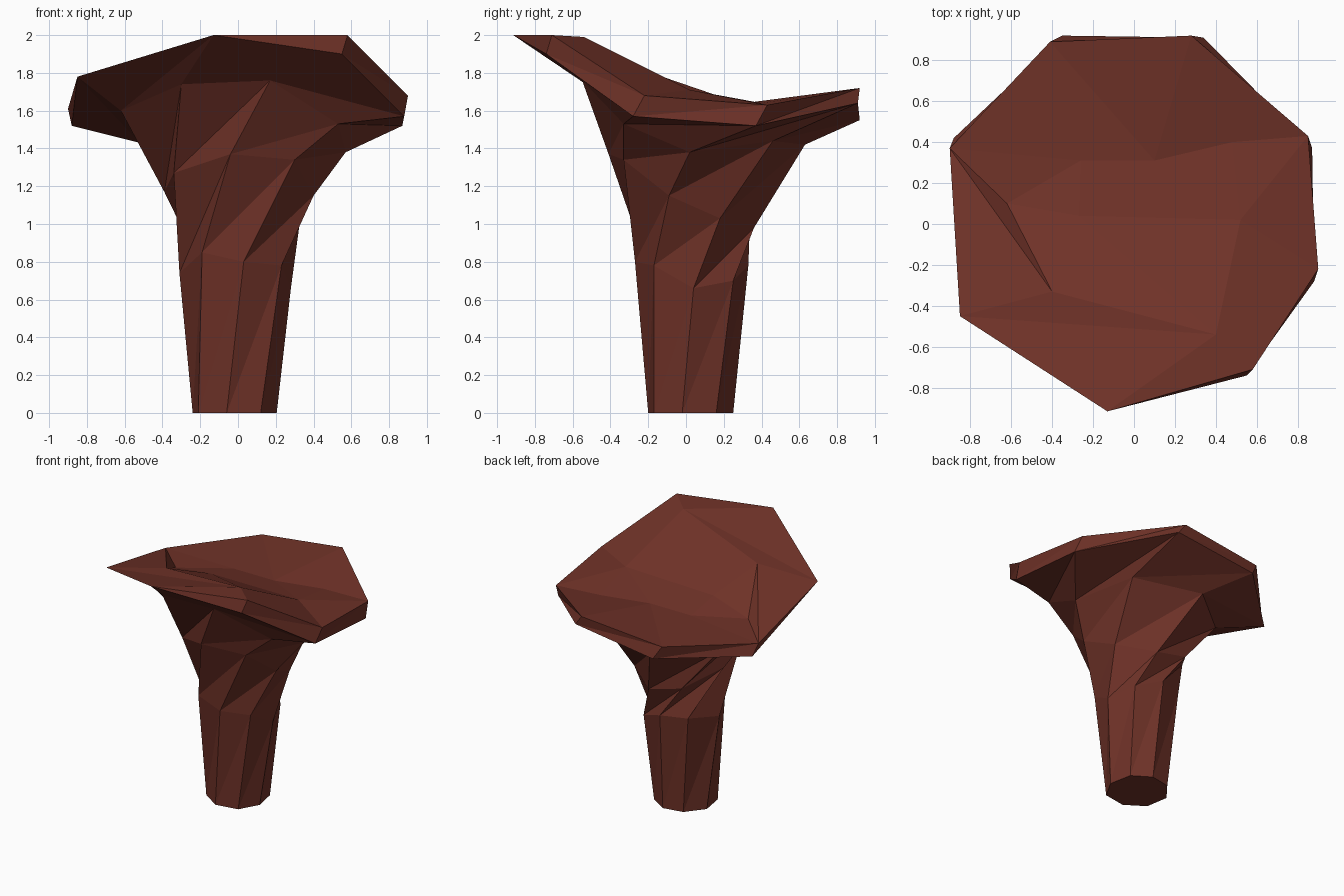
import bpy, bmesh
from mathutils import Vector
from mathutils.geometry import delaunay_2d_cdt

cube = bpy.data.objects.get("Cube")
if cube:
    bpy.data.objects.remove(cube, do_unlink=True)

# Reddish brown material
brown = bpy.data.materials.new("reddish_brown")
brown.use_nodes = True
colour = (0.16, 0.032, 0.021, 1)
brown.diffuse_color = colour
brown.node_tree.nodes["Principled BSDF"].inputs["Base Color"].default_value = colour

# Eight-sided cross-sections, counter-clockwise from the front corner
foot = [(-.24, .08, 0), (-.21, -.10, 0), (-.06, -.20, 0), (.12, -.17, 0),
        (.205, -.02, 0), (.17, .16, 0), (.03, .25, 0), (-.13, .22, 0)]
waist = [(-.31, .02, .74), (-.19, -.23, .85), (.03, -.27, .80), (.23, -.17, .78),
         (.28, .04, .66), (.20, .25, .70), (0, .33, .78), (-.20, .26, .78)]
neck = [(-.34, -.22, 1.27), (-.04, -.41, 1.37), (.30, -.33, 1.34), (.40, -.09, 1.15),
        (.33, .18, 1.03), (.08, .36, .98), (-.20, .34, 1.05), (-.39, .08, 1.17)]
flare = [(-.30, -.53, 1.74), (.17, -.55, 1.76), (.53, -.33, 1.53), (.57, .02, 1.38),
         (.40, .46, 1.44), (-.12, .63, 1.42), (-.52, .30, 1.43), (-.62, -.20, 1.60)]
rim_low = [(-.13, -.915, 2), (.55, -.74, 1.90), (.88, -.28, 1.57), (.87, .37, 1.52),
           (.34, .91, 1.64), (-.35, .92, 1.55), (-.88, .42, 1.52), (-.85, -.45, 1.78)]
rim_top = [(-.13, -.915, 2), (.58, -.71, 2), (.90, -.22, 1.68), (.85, .43, 1.63),
           (.28, .92, 1.72), (-.41, .89, 1.65), (-.90, .37, 1.61), (-.85, -.45, 1.78)]
# Hollows and ridges inside the cap top
dish = [(.40, -.54, 1.99), (.52, .02, 1.71), (.48, .40, 1.64), (.10, .31, 1.64),
        (-.26, .31, 1.64), (-.62, .10, 1.63), (-.40, -.33, 1.85), (-.27, .04, 1.70)]

bm = bmesh.new()


def ring(points):
    return [bm.verts.new(p) for p in points]


def loft(low, high):
    """Join two rings with slanted triangles."""
    n = len(low)
    for i in range(n):
        j = (i + 1) % n
        bm.faces.new((low[i], low[j], high[j]))
        bm.faces.new((low[i], high[j], high[i]))


# Trunk and flared underside
rings = [ring(r) for r in (foot, waist, neck, flare, rim_low, rim_top)]
for low, high in zip(rings, rings[1:]):
    loft(low, high)
bm.faces.new(reversed(rings[0]))

# Dished top of the cap, with its creases kept as edges
top = rings[-1] + ring(dish)
border = [(i, (i + 1) % 8) for i in range(8)]
creases = [(7, 8), (6, 14), (6, 13), (13, 14), (8, 14)]
flat = [Vector(v.co.xy) for v in top]
result = delaunay_2d_cdt(flat, border + creases, [], 1, 1e-6)
for face in result[2]:
    bm.faces.new([top[result[3][i][0]] for i in face])

# Close the sharp corners where the rim has no thickness
bmesh.ops.remove_doubles(bm, verts=bm.verts, dist=0.001)
bmesh.ops.recalc_face_normals(bm, faces=bm.faces)

mesh = bpy.data.meshes.new("flared_trunk")
bm.to_mesh(mesh)
bm.free()
mesh.materials.append(brown)
trunk = bpy.data.objects.new("flared_trunk", mesh)
bpy.context.collection.objects.link(trunk)
